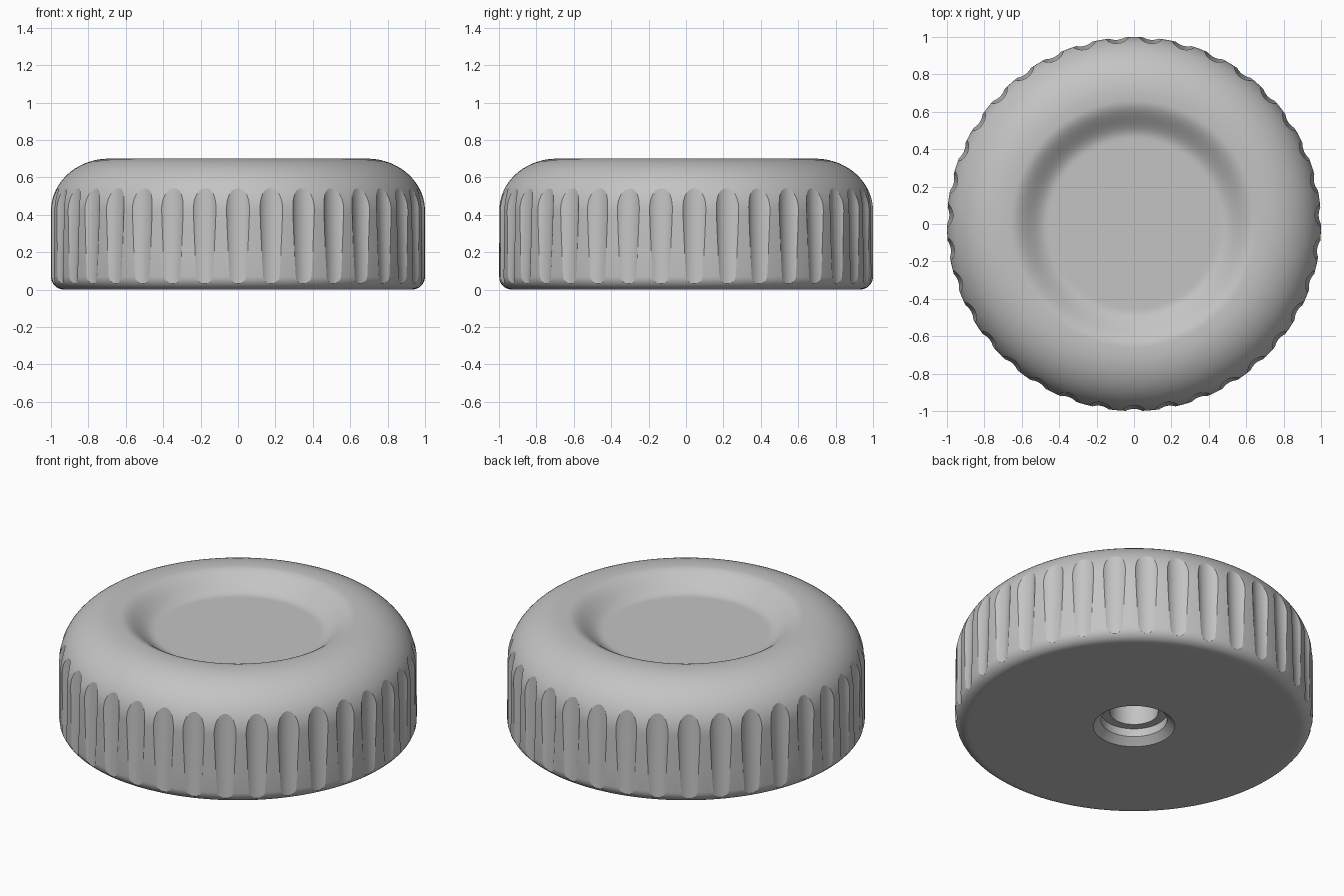
import bpy, bmesh, math
from mathutils import Vector, Matrix

if "Cube" in bpy.data.objects:
    bpy.data.objects.remove(bpy.data.objects["Cube"])

FLUTES = 35
SEGMENTS = FLUTES * 8


def arc(cx, cz, a, b, start, end, n):
    """Points on an elliptical arc in the radius/height plane, angles in degrees."""
    angles = [math.radians(start + (end - start) * i / n) for i in range(n + 1)]
    return [(cx + a * math.cos(t), cz + b * math.sin(t)) for t in angles]


def add_object(name, bm):
    mesh = bpy.data.meshes.new(name)
    bm.to_mesh(mesh)
    bm.free()
    obj = bpy.data.objects.new(name, mesh)
    bpy.context.collection.objects.link(obj)
    return obj


# Stepped blind bore with a chamfered mouth, then the flat underside
profile = [(0, 0.35), (0.135, 0.35), (0.135, 0.09), (0.185, 0.09),
           (0.185, 0.04), (0.228, 0), (0.24, 0), (0.91, 0)]
# Rounded lower edge, straight side and domed shoulder
profile += arc(0.93, 0.07, 0.07, 0.07, -90, 0, 8)
profile += [(1, 0.2), (1, 0.32)]
profile += arc(0.69, 0.42, 0.31, 0.28, 0, 90, 20)
# Soft S-shaped slope down into the dished top
for i in range(15):
    t = i / 14
    profile.append((0.66 - 0.2 * t, 0.6 + 0.05 * (1 + math.cos(math.pi * t))))
profile += [(0.44, 0.6), (0, 0.6)]

# Turned knob body
bm = bmesh.new()
verts = [bm.verts.new((r, 0, z)) for r, z in profile]
edges = [bm.edges.new(pair) for pair in zip(verts, verts[1:])]
bmesh.ops.spin(bm, geom=verts + edges, axis=(0, 0, 1), cent=(0, 0, 0),
               angle=math.tau, steps=SEGMENTS, use_duplicate=False)
bmesh.ops.remove_doubles(bm, verts=bm.verts, dist=1e-5)
bmesh.ops.recalc_face_normals(bm, faces=bm.faces)
knob = add_object("knob_body", bm)

# Leaning round cutters, deeper at the top, for the grip flutes
bm = bmesh.new()
low, high = Vector((0, -1.0836, -0.1)), Vector((0, -1.051, 0.75))
lean = (high - low).to_track_quat('Z', 'Y').to_matrix().to_4x4()
for k in range(FLUTES):
    turn = Matrix.Rotation(math.tau * k / FLUTES, 4, 'Z')
    place = turn @ Matrix.Translation((low + high) / 2) @ lean
    bmesh.ops.create_cone(bm, cap_ends=True, segments=64, radius1=0.09,
                          radius2=0.09, depth=(high - low).length, matrix=place)
cutter = add_object("flute_cutter", bm)
cutter.hide_render = True

# Carve the flutes
cut = knob.modifiers.new("flutes", 'BOOLEAN')
cut.operation = 'DIFFERENCE'
cut.solver = 'EXACT'
cut.object = cutter
bpy.context.view_layer.objects.active = knob
knob.select_set(True)
bpy.ops.object.modifier_apply(modifier=cut.name)
bpy.data.objects.remove(cutter)

# Plain grey finish, smooth with crisp flute edges
grey = bpy.data.materials.new("plain_grey")
grey.diffuse_color = (0.55, 0.55, 0.55, 1)
grey.use_nodes = True
grey.node_tree.nodes["Principled BSDF"].inputs["Base Color"].default_value = grey.diffuse_color
knob.data.materials.clear()
knob.data.materials.append(grey)
for face in knob.data.polygons:
    face.material_index = 0
bpy.ops.object.shade_smooth_by_angle(angle=math.radians(22))
